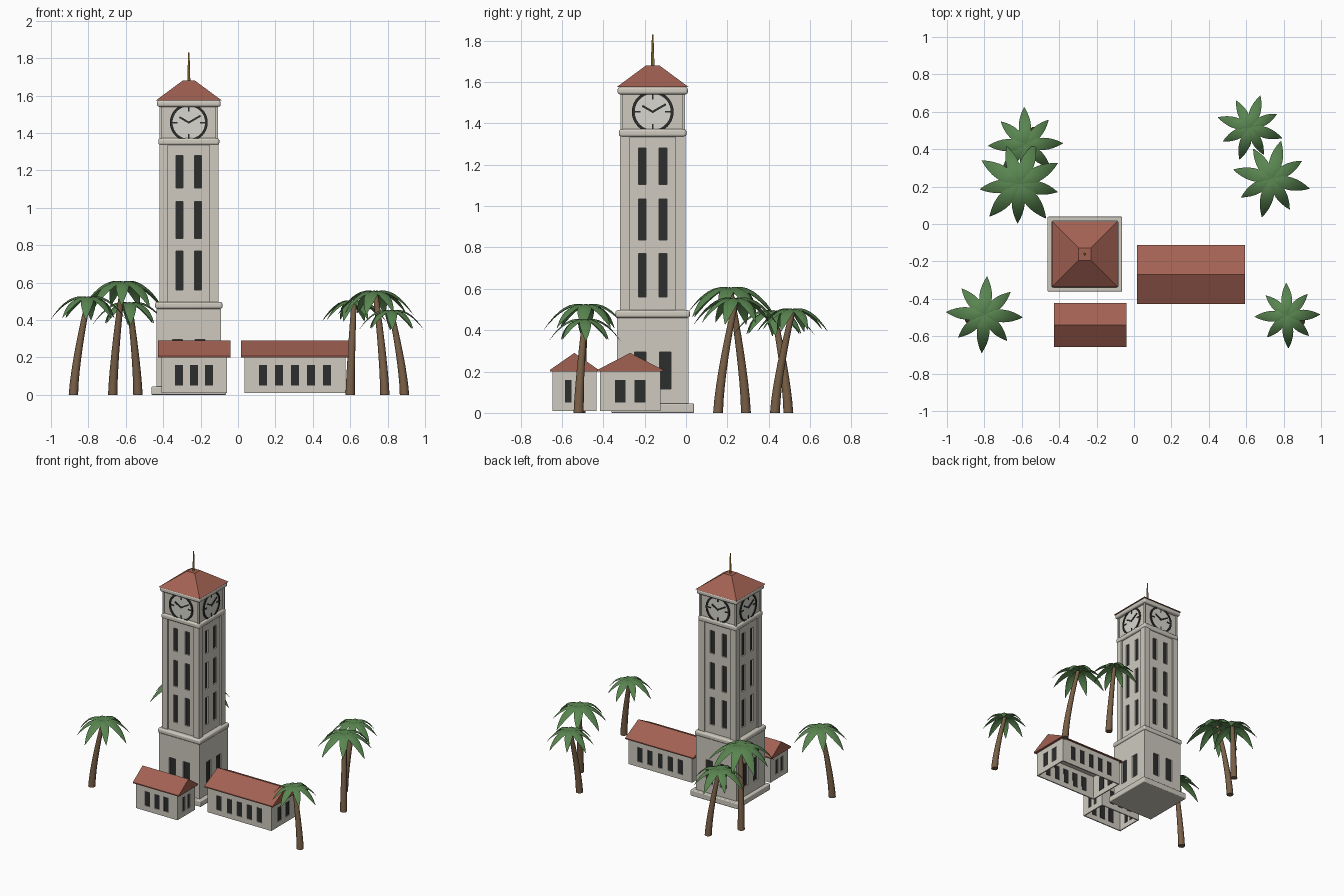
import bpy, bmesh, math
from mathutils import Matrix, Vector

if "Cube" in bpy.data.objects:
    bpy.data.objects.remove(bpy.data.objects["Cube"])


def material(name, rgb):
    m = bpy.data.materials.new(name)
    m.use_nodes = True
    m.diffuse_color = (*rgb, 1)
    m.node_tree.nodes["Principled BSDF"].inputs["Base Color"].default_value = (*rgb, 1)
    return m


STONE = material("warm stone", (0.62, 0.59, 0.52))
ROOF = material("terracotta", (0.36, 0.12, 0.085))
DARK = material("dark glass", (0.025, 0.027, 0.026))
DIAL = material("pale dial", (0.68, 0.67, 0.62))
GOLD = material("gold", (0.55, 0.36, 0.06))
BARK = material("bark", (0.19, 0.115, 0.062))
LEAF = material("palm green", (0.1, 0.235, 0.08))


def box(bm, lo, hi, m=Matrix()):
    lo, hi = Vector(lo), Vector(hi)
    size = Matrix.Diagonal((*(hi - lo), 1))
    bmesh.ops.create_cube(bm, size=1, matrix=m @ Matrix.Translation((lo + hi) / 2) @ size)


def block(bm, half, z0, z1, m=Matrix()):
    box(bm, (-half, -half, z0), (half, half, z1), m)


def finish(name, bm, mat, smooth=False, bevel=0):
    mesh = bpy.data.meshes.new(name)
    bm.to_mesh(mesh)
    bm.free()
    mesh.materials.append(mat)
    ob = bpy.data.objects.new(name, mesh)
    bpy.context.collection.objects.link(ob)
    if bevel:
        mod = ob.modifiers.new("soft edge", "BEVEL")
        mod.width, mod.segments = bevel, 3
    if smooth:
        bpy.ops.object.select_all(action="DESELECT")
        ob.select_set(True)
        bpy.context.view_layer.objects.active = ob
        bpy.ops.object.shade_smooth_by_angle(angle=math.radians(40))
    return ob


def cut(ob, bm):
    """Cut the window openings and bake the result."""
    cutter = finish("window_cutter", bm, STONE)
    cutter.hide_render = True
    mod = ob.modifiers.new("openings", "BOOLEAN")
    mod.object, mod.solver = cutter, "EXACT"
    deps = bpy.context.evaluated_depsgraph_get()
    ob.data = bpy.data.meshes.new_from_object(ob.evaluated_get(deps))
    ob.modifiers.clear()
    bpy.data.objects.remove(cutter)


def windows(holes, panes, m, wall, xs, width, z0, z1, depth, pane_depth):
    """Row of windows in the wall at y = -wall of the frame m."""
    for x in xs:
        a, b = x - width / 2, x + width / 2
        box(holes, (a, -wall - 0.01, z0), (b, -wall + depth, z1), m)
        box(panes, (a, -wall + pane_depth, z0), (b, -wall + pane_depth + 0.006, z1), m)


# --- Clock tower ---
TOWER = Matrix.Translation((-0.263, -0.161, 0))
SIDES = [TOWER @ Matrix.Rotation(k * math.pi / 2, 4, "Z") for k in range(4)]

bm = bmesh.new()
block(bm, 0.2, 0, 0.045, TOWER)
finish("tower_plinth", bm, STONE, True, 0.006)

BASE, CORE = 0.172, 0.147
panes, base_holes, shaft_holes = bmesh.new(), bmesh.new(), bmesh.new()
for m in SIDES:
    windows(base_holes, panes, m, BASE, (-0.06, 0.06), 0.055, 0.115, 0.295, 0.015, 0.011)
    for z0, z1 in ((0.56, 0.77), (0.835, 1.035), (1.105, 1.28)):
        windows(shaft_holes, panes, m, CORE, (-0.05, 0.05), 0.037, z0, z1, 0.015, 0.011)

bm = bmesh.new()
block(bm, BASE, 0.045, 0.46, TOWER)
cut(finish("tower_base", bm, STONE), base_holes)

bm = bmesh.new()
block(bm, CORE, 0.49, 1.34, TOWER)
cut(finish("tower_shaft", bm, STONE), shaft_holes)
finish("tower_windows", panes, DARK)

# Corner piers of the shaft and the belfry
bm = bmesh.new()
for m in SIDES:
    box(bm, (-0.158, -0.158, 0.49), (-0.11, -0.11, 1.34), m)
    box(bm, (-0.156, -0.156, 1.37), (-0.143, -0.143, 1.545), m)
finish("corner_piers", bm, STONE)

bm = bmesh.new()
for half, z0, z1 in ((0.18, 0.46, 0.497), (0.163, 1.335, 1.373), (0.17, 1.54, 1.575)):
    block(bm, half, z0, z1, TOWER)
finish("cornices", bm, STONE, True, 0.012)

bm = bmesh.new()
block(bm, 0.146, 1.36, 1.55, TOWER)
finish("clock_chamber", bm, STONE)

# Clock dials: disc, ring, hour marks and hands on each side
discs, marks = bmesh.new(), bmesh.new()
for m in SIDES:
    dial = m @ Matrix.Translation((0, -0.148, 1.456)) @ Matrix.Rotation(math.pi / 2, 4, "X")
    bmesh.ops.create_cone(discs, cap_ends=True, segments=40, radius1=0.092,
                          radius2=0.092, depth=0.006, matrix=dial)
    rings = []
    for r, z in ((0.087, 0), (0.087, 0.007), (0.101, 0.007), (0.101, 0)):
        rings.append([marks.verts.new(dial @ Vector((r * math.cos(a), r * math.sin(a), z)))
                      for a in (i * math.tau / 40 for i in range(40))])
    for p, q in zip(rings, rings[1:] + rings[:1]):
        for i in range(40):
            j = (i + 1) % 40
            marks.faces.new((p[i], p[j], q[j], q[i]))
    for k in range(4):
        box(marks, (-0.004, 0.06, 0), (0.004, 0.09, 0.007),
            dial @ Matrix.Rotation(k * math.pi / 2, 4, "Z"))
    for angle, length in ((60, 0.058), (-60, 0.073)):
        box(marks, (-0.005, -0.005, 0), (0.005, length, 0.008),
            dial @ Matrix.Rotation(math.radians(angle), 4, "Z"))
bmesh.ops.recalc_face_normals(marks, faces=marks.faces)
finish("clock_dials", discs, DIAL)
finish("clock_rings_and_hands", marks, DARK)

# Hipped roof with a small flat top, and the spire
bm = bmesh.new()
turn = Matrix.Rotation(math.pi / 4, 4, "Z")
bmesh.ops.create_cone(bm, cap_ends=True, segments=4, radius1=0.175 * math.sqrt(2),
                      radius2=0.033 * math.sqrt(2), depth=0.105,
                      matrix=TOWER @ Matrix.Translation((0, 0, 1.6275)) @ turn)
finish("tower_roof", bm, ROOF)

bm = bmesh.new()
for r0, r1, z0, z1 in ((0.008, 0.007, 1.67, 1.75), (0.006, 0.004, 1.75, 1.83)):
    bmesh.ops.create_cone(bm, cap_ends=True, segments=8, radius1=r0, radius2=r1, depth=z1 - z0,
                          matrix=TOWER @ Matrix.Translation((0, 0, (z0 + z1) / 2)))
finish("spire", bm, GOLD, True)


# --- Gabled houses, open underneath ---
def house(name, cx, cy, hx, hy, front_xs, side_xs, side_width):
    at = Matrix.Translation((cx, cy, 0))
    bm = bmesh.new()
    box(bm, (-hx, -hy, 0.01), (hx, hy, 0.203), at)
    floor = min(bm.faces, key=lambda f: f.calc_center_median().z)
    bmesh.ops.delete(bm, geom=[floor], context="FACES_ONLY")
    walls = finish(name + "_walls", bm, STONE)
    mod = walls.modifiers.new("wall", "SOLIDIFY")
    mod.thickness, mod.offset = 0.012, -1

    holes, panes = bmesh.new(), bmesh.new()
    for k in range(4):
        m = at @ Matrix.Rotation(k * math.pi / 2, 4, "Z")
        wall, xs, width = ((hx, side_xs, side_width) if k % 2 else (hy, front_xs, 0.042))
        windows(holes, panes, m, wall, xs, width, 0.05, 0.16, 0.02, 0.005)
    cut(walls, holes)
    finish(name + "_windows", panes, DARK)

    # Prism roof with a thin eave
    bm = bmesh.new()
    rx, ry = hx + 0.019, hy + 0.012
    profile = ((-ry, 0.2), (ry, 0.2), (ry, 0.208), (0, 0.29), (-ry, 0.208))
    end = bm.faces.new([bm.verts.new((cx - rx, cy + y, z)) for y, z in profile])
    out = bmesh.ops.extrude_face_region(bm, geom=[end])["geom"]
    moved = [v for v in out if isinstance(v, bmesh.types.BMVert)]
    bmesh.ops.translate(bm, verts=moved, vec=(2 * rx, 0, 0))
    bmesh.ops.recalc_face_normals(bm, faces=bm.faces)
    finish(name + "_roof", bm, ROOF)


house("small_house", -0.235, -0.54, 0.175, 0.106, (-0.08, 0, 0.08), (-0.03, 0.03), 0.032)
house("long_house", 0.304, -0.27, 0.27, 0.147,
      [0.0855 * i for i in range(-2, 3)], (-0.048, 0.048), 0.052)


# --- Palms ---
def palm(name, base, top, height, reach, phase, count=8):
    # Leaning tapered trunk
    bm = bmesh.new()
    rings, steps, sides = [], 8, 10
    for i in range(steps + 1):
        s = i / steps
        c = Vector((*base, 0)).lerp(Vector((*top, 0)), s ** 1.4)
        r = 0.025 - 0.011 * s
        rings.append([bm.verts.new((c.x + r * math.cos(a), c.y + r * math.sin(a), height * s))
                      for a in (k * math.tau / sides for k in range(sides))])
    for p, q in zip(rings, rings[1:]):
        for k in range(sides):
            j = (k + 1) % sides
            bm.faces.new((p[k], p[j], q[j], q[k]))
    bm.faces.new(rings[0][::-1])
    bm.faces.new(rings[-1])
    finish(name + "_trunk", bm, BARK, True)

    # Arching folded fronds
    bm = bmesh.new()
    for k in range(count):
        turn = Matrix.Translation((*top, height)) @ Matrix.Rotation(
            math.radians(phase) + k * math.tau / count, 4, "Z")
        length = reach * (1 - 0.1 * (k % 2))
        rows = []
        for i in range(9):
            t = i / 8
            half = length * 0.165 * math.sin(math.pi * (0.08 + 0.92 * t)) ** 0.85 if i < 8 else 0.001
            z = length * (0.06 + 0.28 * t - 0.88 * t ** 2.1)
            rows.append([bm.verts.new(turn @ Vector((length * t, y, z - abs(y) * 0.35)))
                         for y in (-half, 0, half)])
        for p, q in zip(rows, rows[1:]):
            for j in range(2):
                bm.faces.new((p[j], q[j], q[j + 1], p[j + 1]))
    finish(name + "_fronds", bm, LEAF, True)


palm("front_right_palm", (-0.88, -0.51), (-0.8, -0.485), 0.51, 0.205, 86)
palm("middle_right_palm", (-0.67, 0.29), (-0.615, 0.215), 0.59, 0.235, 68, 9)
palm("back_right_palm", (-0.535, 0.495), (-0.58, 0.425), 0.48, 0.2, 92)
palm("middle_left_palm", (0.785, 0.155), (0.735, 0.24), 0.54, 0.21, 76)
palm("back_left_palm", (0.6, 0.43), (0.62, 0.515), 0.49, 0.18, 72)
palm("front_left_palm", (0.89, -0.52), (0.82, -0.49), 0.44, 0.175, 92)
